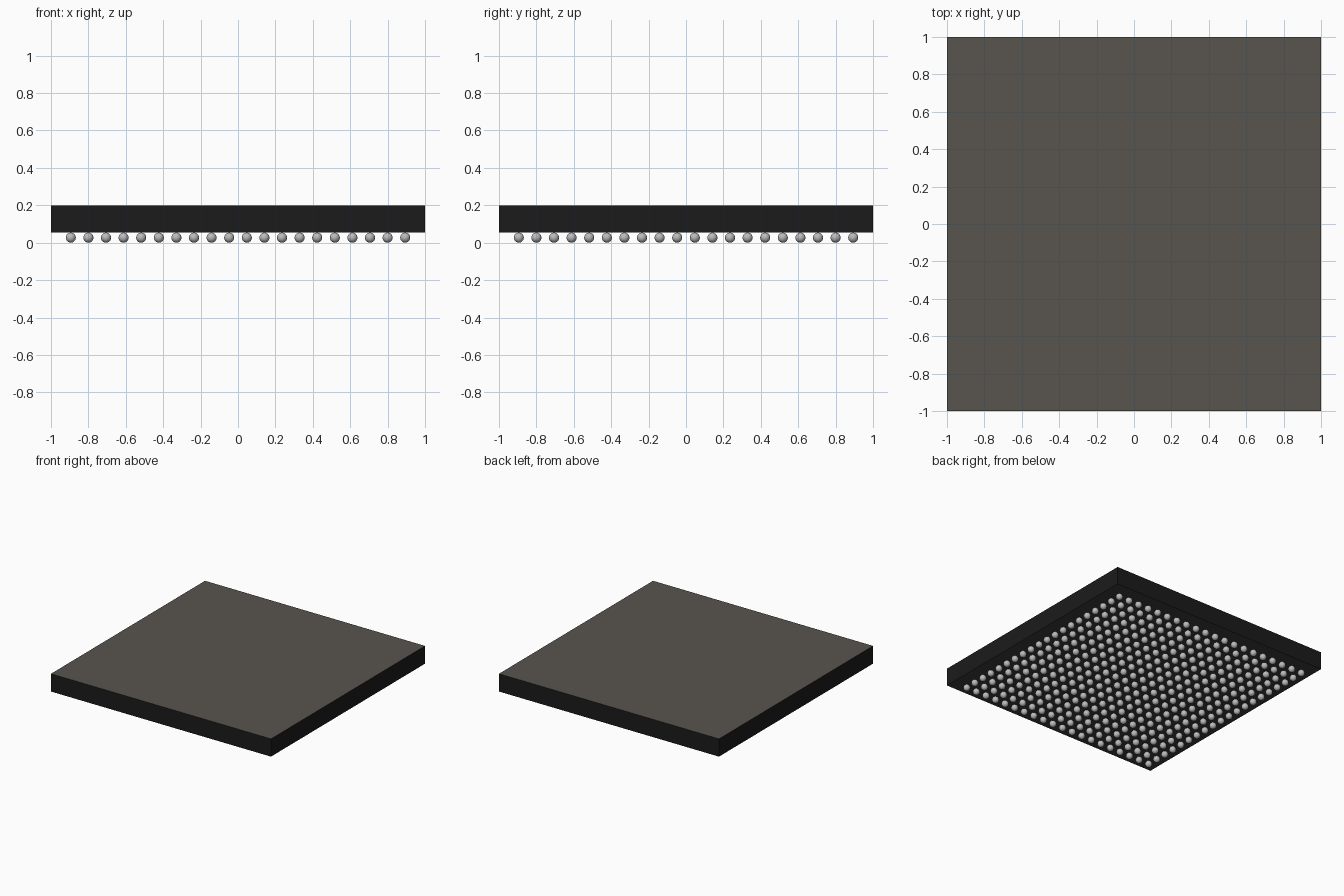
import bpy
import bmesh
from mathutils import Matrix

cube = bpy.data.objects.get("Cube")
if cube:
    bpy.data.objects.remove(cube, do_unlink=True)


def material(name, color):
    mat = bpy.data.materials.new(name)
    mat.use_nodes = True
    mat.diffuse_color = color
    bsdf = mat.node_tree.nodes["Principled BSDF"]
    bsdf.inputs["Base Color"].default_value = color
    bsdf.inputs["Roughness"].default_value = 0.6
    return mat


def add_object(name, bm, mats):
    mesh = bpy.data.meshes.new(name)
    bm.to_mesh(mesh)
    bm.free()
    for mat in mats:
        mesh.materials.append(mat)
    obj = bpy.data.objects.new(name, mesh)
    bpy.context.collection.objects.link(obj)
    return obj


black = material("black resin", (0.011, 0.011, 0.011, 1))
taupe = material("dark taupe", (0.098, 0.09, 0.077, 1))
charcoal = material("charcoal underside", (0.045, 0.045, 0.045, 1))
solder = material("solder grey", (0.5, 0.5, 0.5, 1))

# Chip package: square slab with a taupe top and a charcoal underside
BOTTOM, TOP = 0.054, 0.2
bm = bmesh.new()
slab = Matrix.Translation((0, 0, (BOTTOM + TOP) / 2)) @ Matrix.Diagonal((2, 2, TOP - BOTTOM, 1))
bmesh.ops.create_cube(bm, size=1, matrix=slab)
bm.normal_update()
for face in bm.faces:
    if face.normal.z > 0.5:
        face.material_index = 1
    elif face.normal.z < -0.5:
        face.material_index = 2
add_object("package_body", bm, [black, taupe, charcoal])

# Solder balls: one ball arrayed into a square grid under the package
COUNT, SPAN, RADIUS = 20, 0.894, 0.027
bm = bmesh.new()
corner = Matrix.Translation((-SPAN, -SPAN, RADIUS))
bmesh.ops.create_uvsphere(bm, u_segments=16, v_segments=10, radius=RADIUS, matrix=corner)
for face in bm.faces:
    face.smooth = True
balls = add_object("solder_balls", bm, [solder])
step = 2 * SPAN / (COUNT - 1)
for name, offset in (("columns", (step, 0, 0)), ("rows", (0, step, 0))):
    array = balls.modifiers.new(name, "ARRAY")
    array.count = COUNT
    array.use_relative_offset = False
    array.use_constant_offset = True
    array.constant_offset_displace = offset
